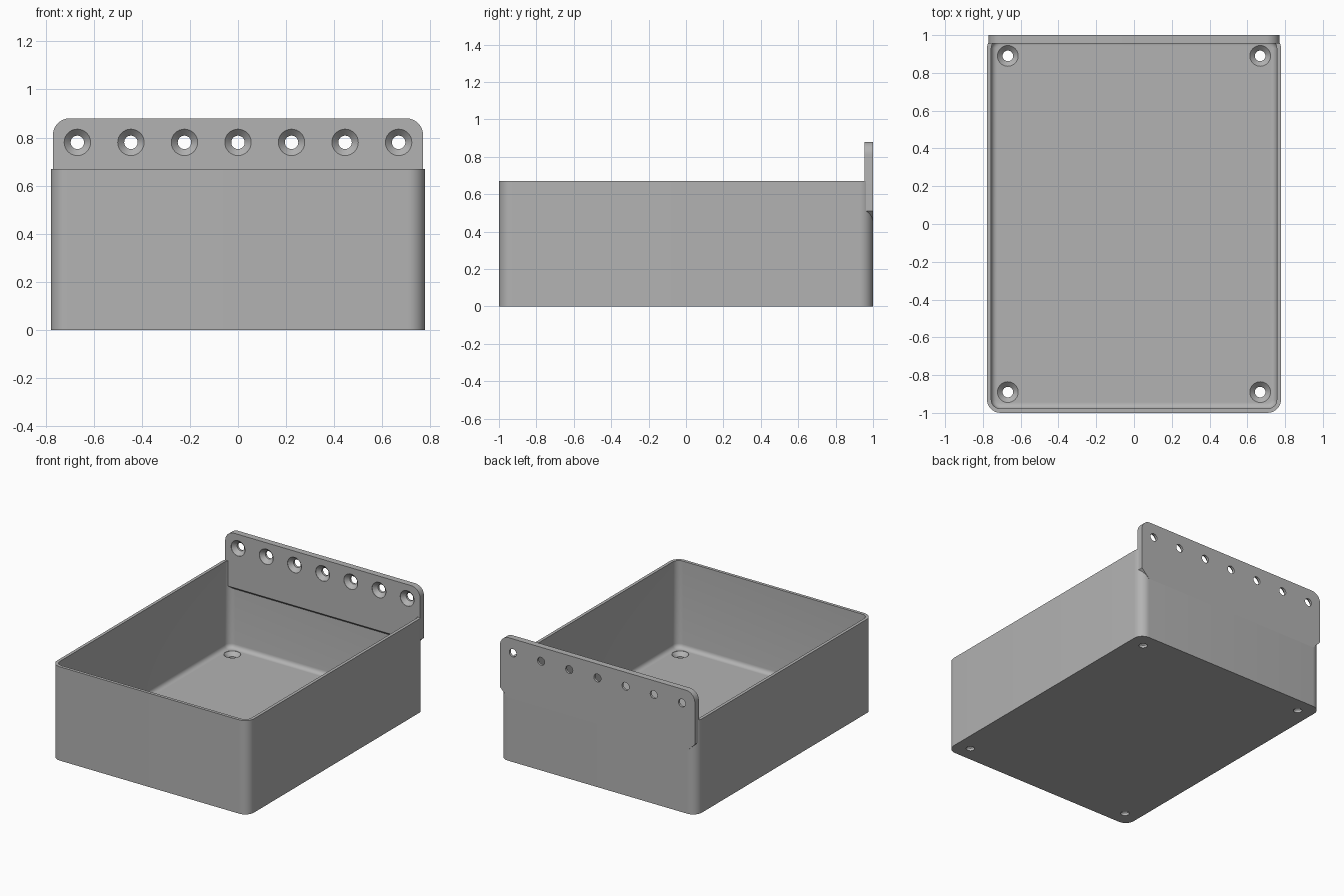
import bpy, bmesh
from math import sin, cos, pi, radians
from mathutils import Matrix, Vector

if "Cube" in bpy.data.objects:
    bpy.data.objects.remove(bpy.data.objects["Cube"], do_unlink=True)

grey = bpy.data.materials.new("plain_grey")
grey.use_nodes = True
COLOR = (0.45, 0.45, 0.45, 1)
grey.diffuse_color = COLOR
grey.node_tree.nodes["Principled BSDF"].inputs["Base Color"].default_value = COLOR

HALF_X, HALF_Y, RIM_Z = 0.778, 0.9995, 0.67
WALL, FLOOR, FILLET, CORNER = 0.022, 0.048, 0.03, 0.07
PLATE_X, PLATE_TOP, PLATE_FRONT, HOLE_Z = 0.77, 0.88, 0.955, 0.78


def rounded_rect(inset, z, steps=10):
    """Ring of points around the tray, moved inwards by inset."""
    r = max(CORNER - inset, 0.012)
    ring = []
    for q, (sx, sy) in enumerate([(1, 1), (-1, 1), (-1, -1), (1, -1)]):
        for i in range(steps + 1):
            a = (q + i / steps) * pi / 2
            ring.append((sx * (HALF_X - inset - r) + r * cos(a),
                         sy * (HALF_Y - inset - r) + r * sin(a), z))
    return ring


def loft(name, rings):
    """Skin a series of closed rings and cap both ends."""
    bm = bmesh.new()
    loops = [[bm.verts.new(p) for p in ring] for ring in rings]
    n = len(loops[0])
    for a, b in zip(loops, loops[1:]):
        for i in range(n):
            j = (i + 1) % n
            bm.faces.new((a[i], a[j], b[j], b[i]))
    bm.faces.new(loops[0][::-1])
    bm.faces.new(loops[-1])
    bmesh.ops.recalc_face_normals(bm, faces=bm.faces)
    mesh = bpy.data.meshes.new(name)
    bm.to_mesh(mesh)
    bm.free()
    mesh.materials.append(grey)
    obj = bpy.data.objects.new(name, mesh)
    bpy.context.collection.objects.link(obj)
    return obj


def screw_cutter(spots, turn):
    """Countersunk screw hole cutters; local z = 0 is the entry surface."""
    profile = [(0.028, -0.1), (0.028, -0.029), (0.055, -0.002), (0.055, 0.03)]
    rings = [[(r * cos(2 * pi * i / 32), r * sin(2 * pi * i / 32), z)
              for i in range(32)] for r, z in profile]
    cutters = []
    for spot in spots:
        obj = loft("screw_cutter", rings)
        obj.data.transform(Matrix.Translation(spot) @ turn)
        cutters.append(obj)
    return cutters


def drill(obj, cutters):
    """Cut the holes, bake the result and remove the cutters."""
    for c in cutters:
        c.hide_render = True
        mod = obj.modifiers.new("hole", 'BOOLEAN')
        mod.operation, mod.solver, mod.object = 'DIFFERENCE', 'EXACT', c
    bpy.context.view_layer.update()
    deps = bpy.context.evaluated_depsgraph_get()
    mesh = bpy.data.meshes.new_from_object(obj.evaluated_get(deps))
    obj.modifiers.clear()
    obj.data = mesh
    for c in cutters:
        bpy.data.objects.remove(c, do_unlink=True)
    bpy.ops.object.select_all(action='DESELECT')
    obj.select_set(True)
    bpy.context.view_layer.objects.active = obj
    bpy.ops.object.shade_smooth_by_angle(angle=radians(30))


# Open tray with thin walls and a filleted floor
rings = [rounded_rect(0, 0), rounded_rect(0, RIM_Z), rounded_rect(WALL, RIM_Z)]
for i in range(6):
    a = i / 5 * pi / 2
    rings.append(rounded_rect(WALL + FILLET * (1 - cos(a)),
                              FLOOR + FILLET * (1 - sin(a))))
tray = loft("tray", rings)
drill(tray, screw_cutter([Vector((sx * 0.668, sy * 0.89, FLOOR))
                          for sx in (-1, 1) for sy in (-1, 1)],
                         Matrix.Identity(4)))


# Mounting plate along the back, with sloped lower edges
def plate_outline(y, rise):
    r = 0.07
    half = [(0.71 + rise, 0.45 + rise), (PLATE_X, 0.51)]
    for i in range(11):
        a = i / 10 * pi / 2
        half.append((PLATE_X - r + r * cos(a), PLATE_TOP - r + r * sin(a)))
    return [(x, y, z) for x, z in half] + [(-x, y, z) for x, z in half[::-1]]


plate = loft("mounting_plate", [plate_outline(PLATE_FRONT, 0.04), plate_outline(1, 0)])
drill(plate, screw_cutter([Vector((i * 0.2227, PLATE_FRONT, HOLE_Z))
                           for i in range(-3, 4)],
                          Matrix.Rotation(pi / 2, 4, 'X')))
